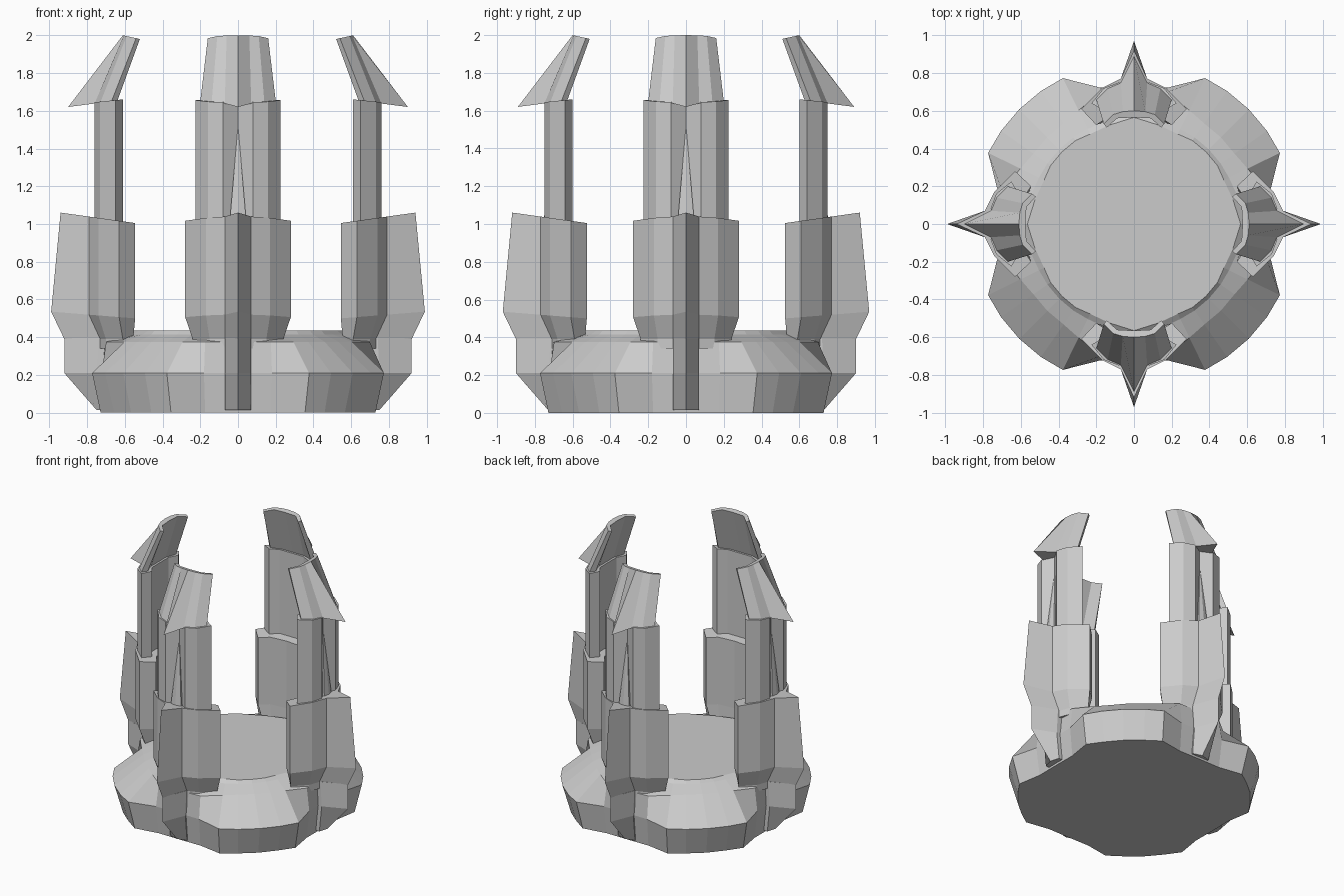
import bpy, bmesh
from math import sin, cos, radians, pi

if "Cube" in bpy.data.objects:
    bpy.data.objects.remove(bpy.data.objects["Cube"])


def loft(name, loops, angle=0.0, shift=0.0):
    """Skin a stack of equal-length closed loops and cap both ends."""
    bm = bmesh.new()
    ca, sa = cos(angle), sin(angle)
    rings = []
    for loop in loops:
        rings.append([bm.verts.new(((x + shift) * ca - y * sa,
                                    (x + shift) * sa + y * ca, z))
                      for x, y, z in loop])
    n = len(rings[0])
    for a, b in zip(rings, rings[1:]):
        for i in range(n):
            j = (i + 1) % n
            bm.faces.new((a[i], a[j], b[j], b[i]))
    bm.faces.new(rings[0][::-1])
    bm.faces.new(rings[-1])
    bmesh.ops.recalc_face_normals(bm, faces=bm.faces)
    mesh = bpy.data.meshes.new(name)
    bm.to_mesh(mesh)
    bm.free()
    ob = bpy.data.objects.new(name, mesh)
    bpy.context.collection.objects.link(ob)
    return ob


def section(half, z, slope=0.0):
    """Mirror a half outline (radius, offset), inner middle to outer middle."""
    r0 = min(p[0] for p in half)
    pts = [(r, t, z + slope * (r - r0)) for r, t in half]
    return pts + [(r, -t, h) for r, t, h in reversed(pts[1:-1])]


# Lobed base with a slightly raised deck: radii at 8 angles per quarter
angles = [0, 14, 26, 35, 45, 55, 64, 76]


def base_loop(z, axis, near, corner, diag):
    radii = [axis, near, corner, diag, diag, diag, corner, near]
    return [(r * cos(radians(q * 90 + a)), r * sin(radians(q * 90 + a)), z)
            for q in range(4) for a, r in zip(angles, radii)]


loft("base", [
    base_loop(0.0, 0.70, 0.72, 0.81, 0.80),
    base_loop(0.21, 0.72, 0.745, 0.86, 0.86),
    base_loop(0.375, 0.71, 0.72, 0.67, 0.65),
    base_loop(0.415, 0.59, 0.57, 0.56, 0.56),
    base_loop(0.435, 0.565, 0.54, 0.53, 0.54),
])

# Tower outlines
foot = [(0.59, 0), (0.59, 0.12), (0.555, 0.17), (0.61, 0.24),
        (0.70, 0.15), (0.73, 0.07), (0.92, 0)]
lower = [(0.60, 0), (0.59, 0.13), (0.545, 0.20), (0.63, 0.28),
         (0.74, 0.17), (0.79, 0.07), (0.99, 0)]
lower_top = lower[:-1] + [(0.94, 0)]
upper = [(0.65, 0), (0.65, 0.10), (0.61, 0.16), (0.65, 0.225),
         (0.73, 0.16), (0.76, 0.08), (0.71, 0)]
claw_low = [(0.67, 0), (0.67, 0.09), (0.64, 0.17), (0.67, 0.20),
            (0.73, 0.14), (0.76, 0.07), (0.90, 0)]
claw_top = [(0.575, 0), (0.57, 0.09), (0.52, 0.145), (0.54, 0.16),
            (0.59, 0.11), (0.605, 0.06), (0.61, 0)]

claw_bottom = [(r, t, 1.65 - 0.13 * max(0, r - 0.67))
               for r, t, _ in section(claw_low, 0)]

# Four towers around the base
for k, side in enumerate(["right", "back", "left", "front"]):
    a = k * pi / 2
    s = -0.02 if k % 2 else 0.0
    loft(side + "_lower_tower", [
        section(foot, 0.34), section(foot, 0.39),
        section(lower, 0.50, 0.08), section(lower_top, 1.005, 0.14)], a, s)
    # Buttress running from the tower ridge down to the ground
    loft(side + "_buttress", [
        section([(0.5, 0), (0.5, 0.07), (0.73, 0.07), (0.75, 0)], 0.015),
        section([(0.5, 0), (0.5, 0.07), (0.75, 0.07), (0.92, 0)], 0.21),
        section([(0.6, 0), (0.6, 0.07), (0.74, 0.07), (0.92, 0)], 0.395)], a, s)
    loft(side + "_upper_tower", [
        section(upper, 0.95), section(upper, 1.66, -0.1)], a, s / 2)
    # Tapered wedge in the groove of the upper tower
    loft(side + "_wedge", [
        section([(0.68, 0), (0.72, 0.045), (0.755, 0.045), (0.765, 0)], 1.0),
        section([(0.69, 0), (0.70, 0.002), (0.713, 0.002), (0.714, 0)], 1.5)],
        a, s / 2)
    # Inward-leaning claw tip
    loft(side + "_claw", [claw_bottom, section(claw_top, 1.98, 0.22)], a, s / 2)
